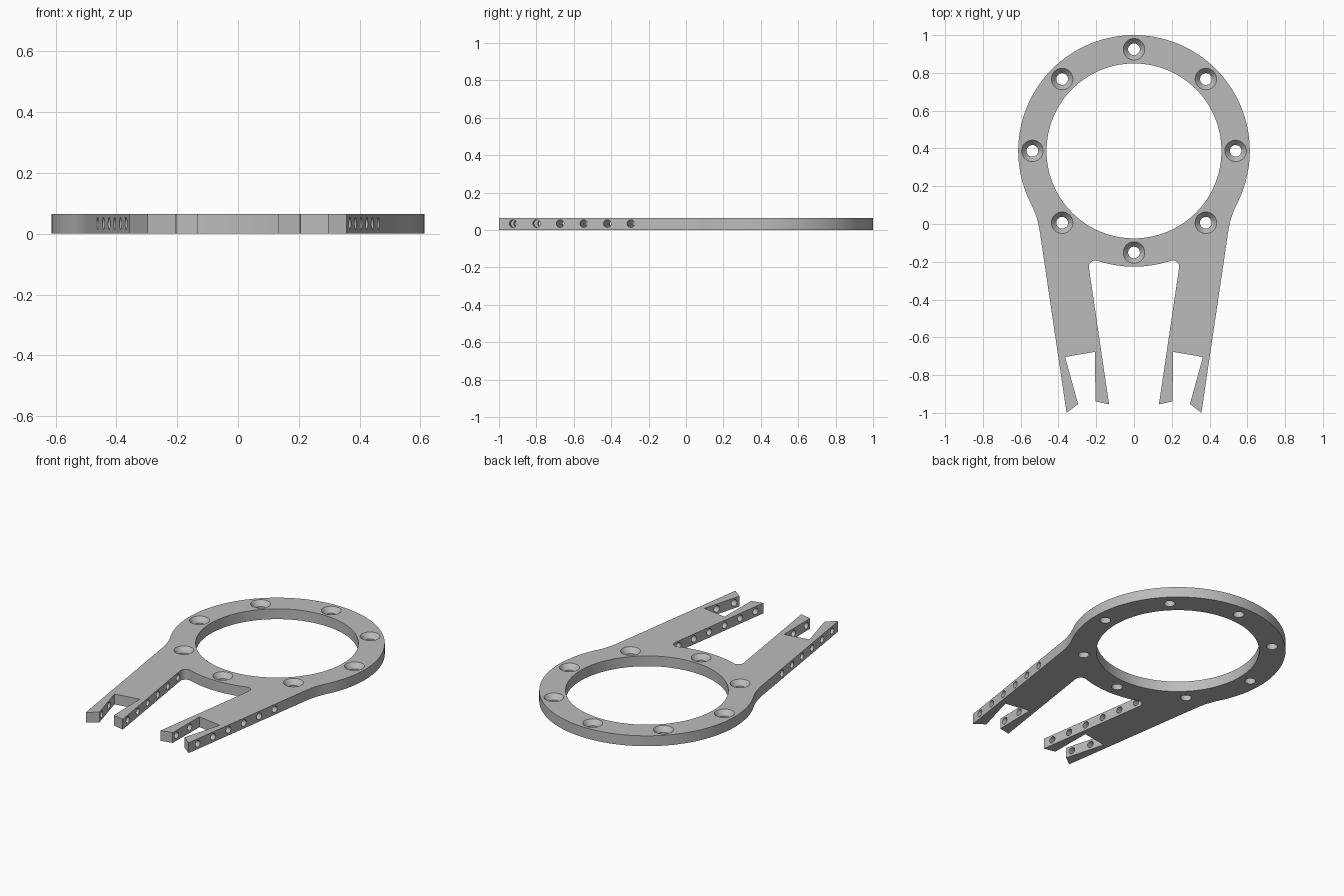
import bpy
import bmesh
from math import cos, sin, pi, radians, atan2
from mathutils import Vector, Matrix

if "Cube" in bpy.data.objects:
    bpy.data.objects.remove(bpy.data.objects["Cube"])

THICK = 0.065
CENTRE = Vector((0, 0.387))
OUTER, INNER, BOLT_CIRCLE = 0.613, 0.463, 0.538
OUT_TIP, IN_TIP = Vector((0.357, -1.0)), Vector((0.132, -0.955))
SIDE = Vector((0.989, -0.146)).normalized()   # outward normal of the leg edge


def arc(centre, radius, start, end, steps):
    """Points along an arc, angles in radians."""
    return [centre + radius * Vector((cos(a), sin(a)))
            for a in (start + (end - start) * i / steps for i in range(steps + 1))]


def fillet(ring_angle, point, normal, steps):
    """Arc from the ring's rim at ring_angle, tangent to a straight leg edge."""
    u = Vector((cos(ring_angle), sin(ring_angle)))
    r = ((CENTRE - point).dot(normal) + OUTER * u.dot(normal)) / (1 - u.dot(normal))
    end = atan2(-normal.y, -normal.x) % (2 * pi)
    if end > 1.5 * pi:
        end -= 2 * pi
    return arc(CENTRE + u * (OUTER + r), r, ring_angle + pi, end, steps)


# Half outline: ring rim, outer leg edge, forked tip, inner leg edge, crotch
shoulder, crotch = radians(-27), radians(-71.5)
half = arc(CENTRE, OUTER, pi / 2, shoulder, 60)
half += fillet(shoulder, OUT_TIP, SIDE, 12)[1:]
half += [OUT_TIP, Vector((0.296, -0.953)), Vector((0.365, -0.704)),
         Vector((0.207, -0.677)), Vector((0.204, -0.939)), IN_TIP]
half += fillet(crotch, IN_TIP, -SIDE, 12)[::-1]
half += arc(CENTRE, OUTER, crotch, -pi / 2, 10)[1:]
outline = half + [Vector((-p.x, p.y)) for p in half[-2:0:-1]]

# Plate body
bm = bmesh.new()
face = bm.faces.new([bm.verts.new((p.x, p.y, 0)) for p in outline])
lifted = bmesh.ops.extrude_face_region(bm, geom=[face])
bmesh.ops.translate(bm, vec=(0, 0, THICK),
                    verts=[v for v in lifted["geom"] if isinstance(v, bmesh.types.BMVert)])
bmesh.ops.recalc_face_normals(bm, faces=bm.faces)
mesh = bpy.data.meshes.new("ring_bracket")
bm.to_mesh(mesh)
bm.free()
plate = bpy.data.objects.new("ring_bracket", mesh)
bpy.context.collection.objects.link(plate)

grey = bpy.data.materials.new("plain_grey")
grey.use_nodes = True
colour = (0.5, 0.5, 0.5, 1)
grey.diffuse_color = colour
grey.node_tree.nodes["Principled BSDF"].inputs["Base Color"].default_value = colour
mesh.materials.append(grey)


def lathe(bm, profile, at, steps):
    """Closed solid of revolution about a vertical line, from (radius, z) pairs."""
    rings = [[bm.verts.new((at.x + r * cos(2 * pi * i / steps),
                            at.y + r * sin(2 * pi * i / steps), z))
              for i in range(steps)] for r, z in profile]
    for low, high in zip(rings, rings[1:]):
        for i in range(steps):
            j = (i + 1) % steps
            bm.faces.new((low[i], low[j], high[j], high[i]))
    bm.faces.new(rings[0][::-1])
    bm.faces.new(rings[-1])


# Cutter: central opening, countersunk bolt holes and cross-drilled leg holes
bm = bmesh.new()
lathe(bm, [(INNER, -0.1), (INNER, 0.2)], CENTRE, 128)
for p in arc(CENTRE, BOLT_CIRCLE, 0, 1.75 * pi, 7):
    lathe(bm, [(0.031, -0.1), (0.031, 0.034), (0.057, THICK), (0.057, 0.2)], p, 32)
for i in range(6):
    y = -0.925 + 0.126 * i
    edge = OUT_TIP + Vector((-SIDE.y / SIDE.x, 1)) * (y - OUT_TIP.y)
    mid = edge - SIDE * 0.115
    for s in (1, -1):
        axis = Vector((s * SIDE.x, SIDE.y, 0))
        place = Matrix.Translation((s * mid.x, mid.y, 0.034)) \
            @ axis.to_track_quat('Z', 'Y').to_matrix().to_4x4()
        bmesh.ops.create_cone(bm, cap_ends=True, segments=24, radius1=0.02,
                              radius2=0.02, depth=0.3, matrix=place)
bmesh.ops.recalc_face_normals(bm, faces=bm.faces)
cut_mesh = bpy.data.meshes.new("hole_cutter")
bm.to_mesh(cut_mesh)
bm.free()
cutter = bpy.data.objects.new("hole_cutter", cut_mesh)
cutter.hide_render = True
bpy.context.collection.objects.link(cutter)

# Cut the holes, then shade smoothly between sharp edges
cut = plate.modifiers.new("holes", 'BOOLEAN')
cut.operation = 'DIFFERENCE'
cut.solver = 'EXACT'
cut.object = cutter
bpy.ops.object.select_all(action='DESELECT')
plate.select_set(True)
bpy.context.view_layer.objects.active = plate
bpy.ops.object.modifier_apply(modifier=cut.name)
bpy.data.objects.remove(cutter)
bpy.ops.object.shade_smooth_by_angle(angle=radians(25))
